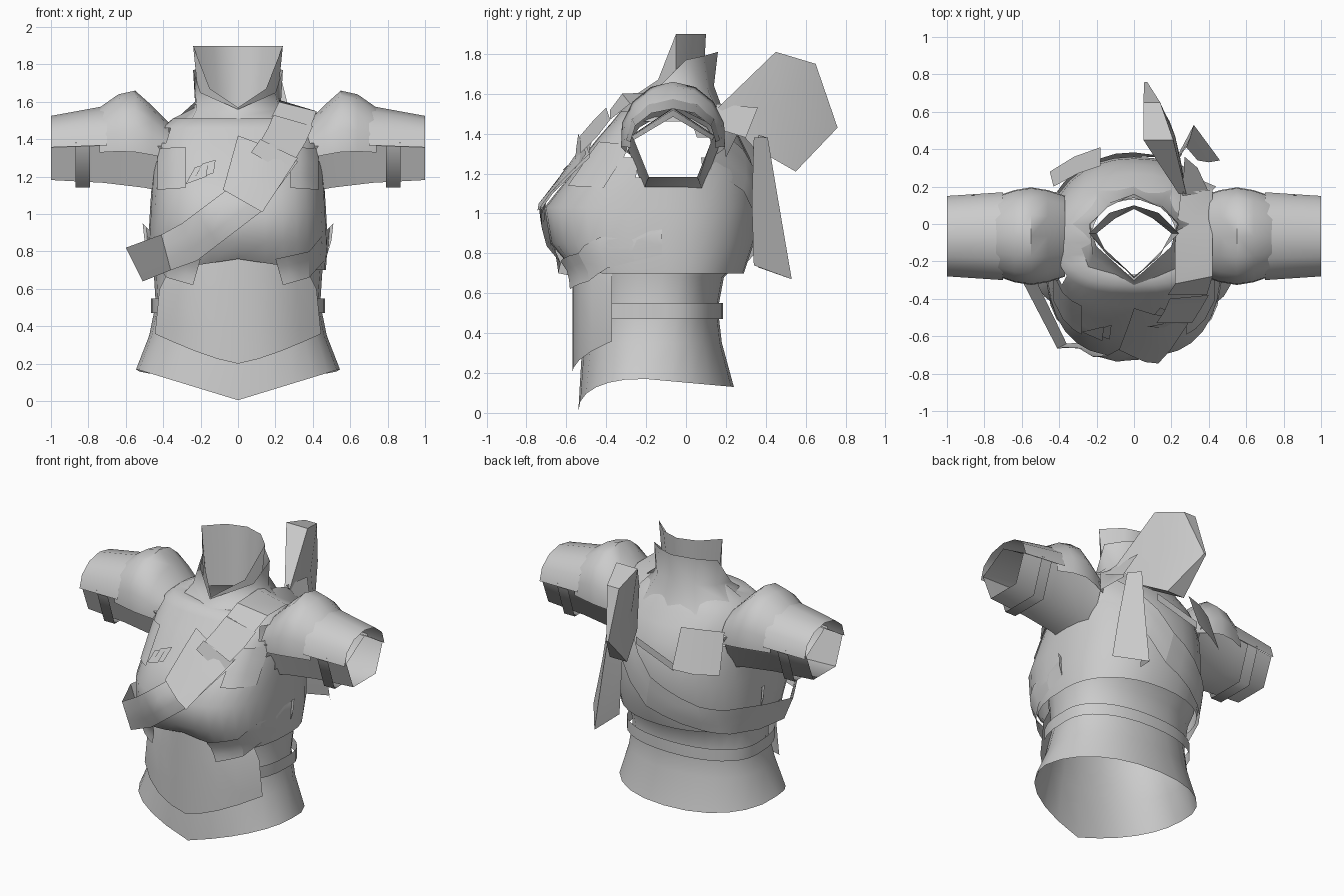
import bpy, bmesh, math
from mathutils import Vector

if "Cube" in bpy.data.objects:
    bpy.data.objects.remove(bpy.data.objects["Cube"])

grey = bpy.data.materials.new("plain grey")
grey.use_nodes = True
grey.diffuse_color = (0.6, 0.6, 0.6, 1)
grey.node_tree.nodes["Principled BSDF"].inputs["Base Color"].default_value = (0.6, 0.6, 0.6, 1)

YC = -0.1
FRONT_POW, BACK_POW = 2.8, 2.2
BODY = (0, YC, 1)


def finish(name, bm, centre=BODY, angle=40):
    """Turn the faces outward from a centre and make a smooth-shaded object."""
    c = Vector(centre)
    bmesh.ops.recalc_face_normals(bm, faces=bm.faces)
    bm.normal_update()
    if sum(f.normal.dot(f.calc_center_median() - c) * f.calc_area() for f in bm.faces) < 0:
        bmesh.ops.reverse_faces(bm, faces=bm.faces)
    me = bpy.data.meshes.new(name)
    bm.to_mesh(me)
    bm.free()
    me.materials.append(grey)
    ob = bpy.data.objects.new(name, me)
    bpy.context.collection.objects.link(ob)
    bpy.ops.object.select_all(action='DESELECT')
    bpy.context.view_layer.objects.active = ob
    ob.select_set(True)
    bpy.ops.object.shade_smooth_by_angle(angle=math.radians(angle))


def loft(name, rows, closed=True, centre=BODY, keep=None, angle=40):
    """Skin between rows of points; keep() decides which faces remain."""
    bm = bmesh.new()
    vs = [[bm.verts.new(p) for p in r] for r in rows]
    n = len(rows[0])
    for a, b in zip(vs, vs[1:]):
        for i in range(n if closed else n - 1):
            j = (i + 1) % n
            quad = (a[i], a[j], b[j], b[i])
            mid = sum((v.co for v in quad), Vector()) / 4
            if keep is None or keep(mid):
                bm.faces.new(quad)
    finish(name, bm, centre, angle)


def plate(name, pts):
    bm = bmesh.new()
    bm.faces.new([bm.verts.new(p) for p in pts])
    finish(name, bm)


def body_ring(z, w, front, back, n=24, dip=None, front_pow=FRONT_POW, yc=YC):
    """Rounded box cross-section of the trunk."""
    pts = []
    for i in range(n):
        a = 2 * math.pi * i / n
        c, s = math.cos(a), math.sin(a)
        e = 2 / (BACK_POW if s > 0 else front_pow)
        x = w * math.copysign(abs(c) ** e, c)
        d = (back - yc) if s > 0 else (yc - front)
        y = yc + d * math.copysign(abs(s) ** e, s)
        pts.append((x, y, z + (dip(x, y) if dip else 0)))
    return pts


# Jacket sections: height, half width, front, back
JACKET = [(0.70, 0.47, -0.59, 0.29), (0.85, 0.48, -0.68, 0.34),
          (1.03, 0.47, -0.71, 0.36), (1.18, 0.46, -0.59, 0.35),
          (1.28, 0.45, -0.52, 0.32), (1.38, 0.44, -0.44, 0.27),
          (1.46, 0.41, -0.37, 0.21), (1.51, 0.35, -0.33, 0.18),
          (1.57, 0.23, -0.27, 0.13)]


def on_body(x, z, side=-1, off=0.015):
    """Point on the jacket surface; side -1 is front, +1 is back."""
    zc = min(max(z, JACKET[0][0]), JACKET[-1][0])
    for a, b in zip(JACKET, JACKET[1:]):
        if a[0] <= zc <= b[0]:
            t = (zc - a[0]) / (b[0] - a[0])
            w, f, k = (a[i] + (b[i] - a[i]) * t for i in (1, 2, 3))
            break
    d, p = (k - YC, BACK_POW) if side > 0 else (YC - f, FRONT_POW)
    r = max(0, 1 - min(1, abs(x) / w) ** p) ** (1 / p)
    return (x, YC + side * (d * r + off), z)


def band_rows(pairs, side=-1, off=0.02, sub=3):
    """Rows of points on the jacket between two edges given as (x, z) pairs."""
    rows = []
    for (a, b), (c, d) in zip(pairs, pairs[1:]):
        for k in range(sub + 1):
            t = k / sub
            p = [Vector(a).lerp(Vector(c), t), Vector(b).lerp(Vector(d), t)]
            rows.append([on_body(*p[0].lerp(p[1], s / 3), side, off) for s in range(4)])
    return rows


def wrap(name, pairs, side=-1, off=0.02):
    loft(name, band_rows(pairs, side, off), closed=False)


# Lower shirt with a pointed front hem
def hem_dip(x, y):
    return -0.165 * max(0, 1 - abs(x) / 0.54) if y < -0.2 else -0.04 * max(0, (y + 0.2) / 0.44)


loft("shirt", [body_ring(z, w, f, b, dip=d, front_pow=2.3, yc=yc) for z, w, f, b, d, yc in (
    (0.17, 0.545, -0.54, 0.24, hem_dip, -0.2), (0.35, 0.475, -0.52, 0.18, None, -0.16),
    (0.52, 0.44, -0.50, 0.16, None, -0.13), (0.68, 0.45, -0.51, 0.19, None, -0.12),
    (0.76, 0.46, -0.53, 0.27, None, YC))])


# Jacket with open armholes
def jacket_hem(x, y):
    return 0.06 * max(0, 1 - abs(x) / 0.4) if y < YC else 0


def neckline(x, y):
    return -0.06 if y < YC - 0.05 else 0


DIPS = {0: jacket_hem, len(JACKET) - 1: neckline}
loft("jacket", [body_ring(*s, n=32, dip=DIPS.get(i)) for i, s in enumerate(JACKET)], angle=65,
     keep=lambda m: not (abs(m.x) > 0.38 and 1.19 < m.z < 1.44
                         and abs(m.y + 0.07) < 0.12 + 0.5 * (m.z - 1.2)))

# Belly plate standing off the shirt
rows = []
for z_mid, z_side, w in ((0.76, 0.72, 0.36), (0.6, 0.6, 0.42), (0.38, 0.4, 0.44), (0.2, 0.36, 0.445)):
    rows.append([(w * t, -0.57 + 0.2 * abs(t) ** 2.5, z_mid + (z_side - z_mid) * abs(t) ** 1.3)
                 for t in (-1, -0.75, -0.5, -0.25, 0, 0.25, 0.5, 0.75, 1)])
loft("belly_plate", rows, closed=False)

# Belt around the sides and back
loft("belt", [body_ring(z, 0.465, -0.52, 0.185, 32) for z in (0.47, 0.55)], keep=lambda m: m.y > -0.37)


def mirrored(half):
    return half + [(-x, y, z) for x, y, z in reversed(half[1:-1])]


# Collars
loft("inner_collar", [
    mirrored([(0, 0.08, 1.5), (0.1, 0.03, 1.5), (0.2, -0.05, 1.5), (0.14, -0.17, 1.5), (0, -0.28, 1.5)]),
    mirrored([(0, 0.1, 1.9), (0.13, 0.06, 1.9), (0.24, -0.05, 1.9), (0.15, -0.14, 1.67), (0, -0.29, 1.57)])],
    angle=70)
loft("outer_collar", [
    mirrored([(0, 0.21, 1.45), (0.2, 0.18, 1.46), (0.33, 0, 1.51), (0.25, -0.24, 1.5), (0, -0.35, 1.47)]),
    mirrored([(0, 0.14, 1.64), (0.14, 0.11, 1.62), (0.23, 0, 1.6), (0.22, -0.17, 1.56), (0, -0.32, 1.52)]),
    mirrored([(0, 0.16, 1.81), (0.14, 0.09, 1.79), (0.24, 0, 1.77), (0.2, -0.12, 1.65), (0, -0.3, 1.56)])],
    angle=70)


def arc(x, yr, top, bottom, start, end, n, yc=-0.065):
    zc, zr = (top + bottom) / 2, (top - bottom) / 2
    out = []
    for i in range(n):
        a = math.radians(start + (end - start) * i / (n - 1))
        out.append((x, yc + yr * math.cos(a), zc + zr * math.sin(a)))
    return out


# Arms and paired chest parts
for s, side in ((1, "left"), (-1, "right")):
    mid = (0.7 * s, -0.065, 1.35)

    def sleeve(name, sections, start, end, n, angle=40):
        loft(f"{side}_{name}", [arc(s * x, r, t, b, start, end, n) for x, r, t, b in sections],
             closed=False, centre=mid, angle=angle)

    sleeve("sleeve", [(0.4, 0.25, 1.5, 1.08), (0.5, 0.235, 1.53, 1.1),
                      (0.72, 0.22, 1.52, 1.13), (1, 0.205, 1.485, 1.15)], -126, 234, 6, 75)
    sleeve("upper_sleeve_plate", [(0.7, 0.235, 1.58, 1.17), (1, 0.215, 1.525, 1.2)], -2, 182, 7)
    sleeve("arm_band", [(0.79, 0.23, 1.53, 1.1), (0.87, 0.23, 1.53, 1.1)], -198, 18, 4, 75)
    sleeve("shoulder_cap", [(0.37, 0.22, 1.49, 1.16), (0.46, 0.25, 1.58, 1.13), (0.55, 0.265, 1.66, 1.1),
                            (0.64, 0.25, 1.64, 1.12), (0.74, 0.215, 1.57, 1.16)], -10, 190, 9, 50)
    wrap(f"{side}_chest_panel", [((0.28 * s, 1.36), (0.28 * s, 1.14)),
                                 ((0.43 * s, 1.35), (0.43 * s, 1.13))])
    wrap(f"{side}_under_chest_flap", [((0.2 * s, 0.76), (0.24 * s, 0.62)),
                                      ((0.38 * s, 0.8), (0.38 * s, 0.66)),
                                      ((0.48 * s, 0.92), (0.47 * s, 0.76)),
                                      ((0.51 * s, 0.95), (0.5 * s, 0.86))])

# Sash: hugs the chest, stands off at the right side, then crosses the back
chest = band_rows([((0.14, 1.4), (0.32, 1.28)), ((-0.06, 1.13), (0.12, 1.01)),
                   ((-0.3, 0.95), (-0.22, 0.75))], off=0.03)


def ramp(top, bottom):
    return [Vector(top).lerp(Vector(bottom), k / 3) for k in range(4)]


corner = ramp((-0.41, -0.665, 0.89), (-0.36, -0.64, 0.7))
tip = ramp((-0.6, -0.3, 0.82), (-0.51, -0.33, 0.64))
loft("front_sash", chest + [corner, tip], closed=False)
back = band_rows([((-0.42, 0.86), (-0.42, 0.68)), ((-0.3, 0.9), (-0.3, 0.72)),
                  ((0, 1.06), (0.05, 0.84)), ((0.32, 1.45), (0.43, 1.25))], side=1, off=0.025)
loft("back_sash", [tip, ramp((-0.54, -0.08, 0.84), (-0.5, -0.08, 0.66))] + back, closed=False)
wrap("sash_pad", [((0, 1.42), (0.32, 1.3)), ((-0.08, 1.13), (0.13, 1.01))], off=0.045)

# Shoulder strap in overlapping folds
loft("strap_lower", [[(0.07, -0.55, 1.33), (0.26, -0.56, 1.22)],
                     [(0.12, -0.54, 1.4), (0.32, -0.5, 1.3)]], closed=False)
loft("strap_middle", [[(0.12, -0.53, 1.39), (0.31, -0.53, 1.3)], [(0.16, -0.47, 1.46), (0.36, -0.45, 1.38)],
                      [(0.19, -0.4, 1.53), (0.4, -0.38, 1.47)]], closed=False)
loft("strap_upper", [[(0.18, -0.38, 1.52), (0.39, -0.38, 1.47)], [(0.22, -0.32, 1.6), (0.42, -0.28, 1.55)],
                     [(0.22, -0.1, 1.61), (0.42, -0.08, 1.55)], [(0.25, 0.17, 1.53), (0.42, 0.18, 1.42)],
                     [(0.3, 0.26, 1.4), (0.44, 0.2, 1.28)]], closed=False)

# Torn chest patch
for k, (x, z) in enumerate(((-0.2, 1.22), (-0.16, 1.24))):
    plate(f"patch_leaf_{k}", [on_body(x + u, z + v, -1, o) for u, v, o in
                              ((-0.08, -0.06, 0.02), (0.03, -0.02, 0.06), (0.04, 0.05, 0.03), (-0.03, 0.03, 0.05))])

# Back flap with its thin tie
loft("back_flap", [[(-0.43, 0.2, 1.41), (-0.3, 0.27, 1.42), (-0.18, 0.31, 1.42)],
                   [(-0.45, 0.28, 1.15), (-0.32, 0.36, 1.15), (-0.18, 0.41, 1.17)]], closed=False)
loft("flap_tie", [[(-0.18, 0.39, 1.2), (-0.18, 0.39, 1.15)], [(0.12, 0.37, 1.3), (0.12, 0.37, 1.25)]], closed=False)

# Thick leaf-shaped fin behind the left shoulder: y, z, x of each face
OUTLINE = [(0.16, 1.53, 0.24, 0.28), (0.45, 1.81, 0.05, 0.21), (0.65, 1.75, 0.05, 0.14),
           (0.76, 1.43, 0.055, 0.07), (0.55, 1.21, 0.06, 0.19), (0.34, 1.33, 0.13, 0.25)]
bm = bmesh.new()
rims = [[bm.verts.new((p[k], p[0], p[1])) for p in OUTLINE] for k in (2, 3)]
for rim, x in zip(rims, (0.08, 0.22)):
    hub = bm.verts.new((x, 0.47, 1.52))
    for i in range(6):
        bm.faces.new((rim[i], rim[(i + 1) % 6], hub))
for i in range(6):
    j = (i + 1) % 6
    bm.faces.new((rims[0][i], rims[0][j], rims[1][j], rims[1][i]))
finish("shoulder_fin", bm, (0.15, 0.45, 1.52), 50)
plate("fin_mount", [(0.26, 0.15, 1.55), (0.27, 0.36, 1.53), (0.34, 0.3, 1.38), (0.4, 0.17, 1.42)])

# Hanging tail below the fin, folded along its middle
loft("hanging_tail", [[(0.22, 0.33, 1.4), (0.28, 0.41, 1.38), (0.34, 0.34, 1.38)],
                      [(0.23, 0.36, 1.08), (0.3, 0.46, 1.08), (0.4, 0.33, 1.05)],
                      [(0.25, 0.36, 0.73), (0.32, 0.53, 0.67), (0.46, 0.34, 0.74)]], closed=False)
